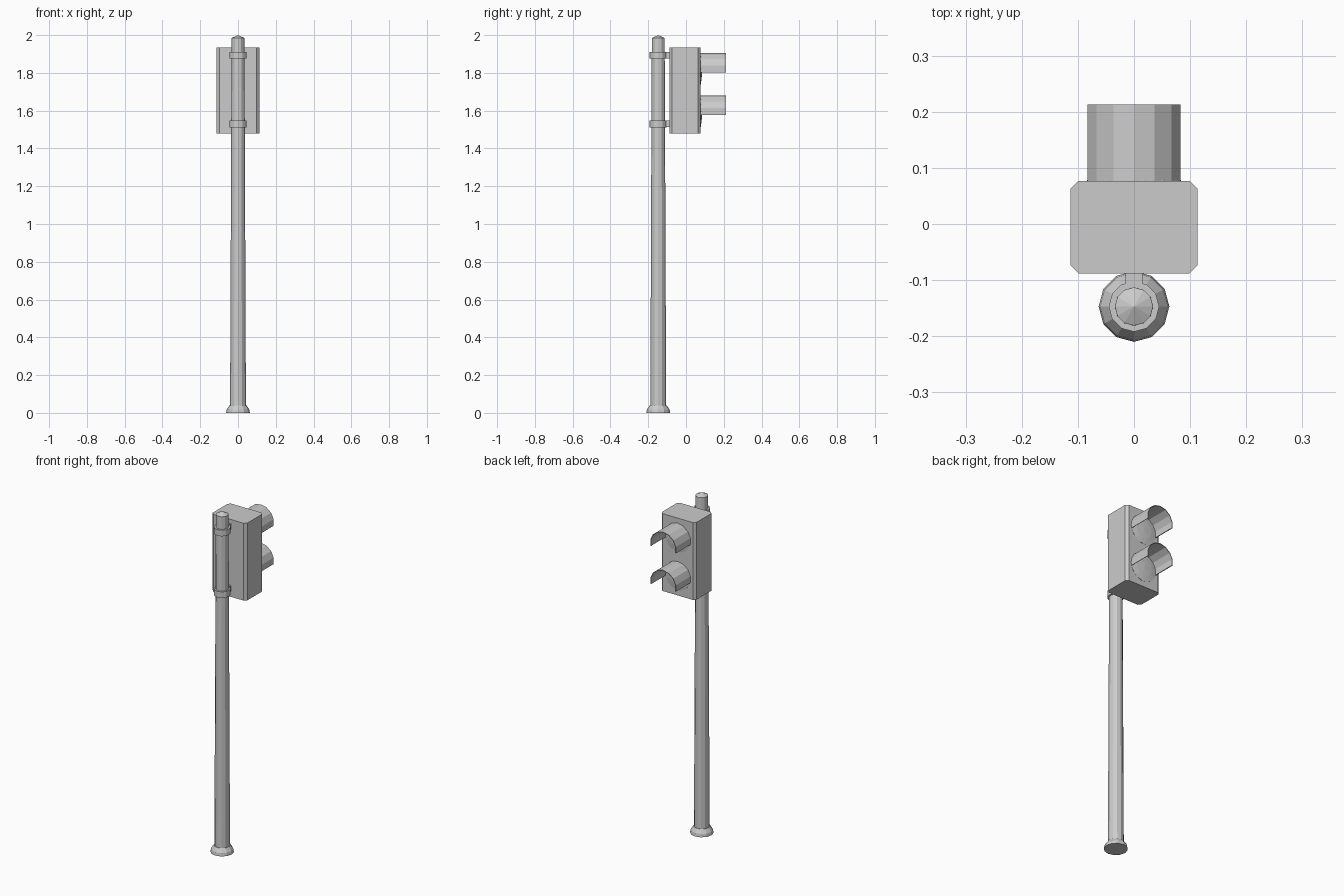
import bpy, bmesh, math
from mathutils import Matrix

cube = bpy.data.objects.get("Cube")
if cube:
    bpy.data.objects.remove(cube, do_unlink=True)

grey = bpy.data.materials.new("plain_grey")
grey.use_nodes = True
COLOUR = (0.6, 0.6, 0.6, 1)
grey.diffuse_color = COLOUR
grey.node_tree.nodes["Principled BSDF"].inputs["Base Color"].default_value = COLOUR

POLE_Y = -0.147
TURN = Matrix.Rotation(-math.pi / 2, 4, "X")  # lathe axis z -> +y


def finish(name, bm, matrix=Matrix()):
    bmesh.ops.recalc_face_normals(bm, faces=bm.faces)
    mesh = bpy.data.meshes.new(name)
    bm.to_mesh(mesh)
    bm.free()
    mesh.transform(matrix)
    mesh.materials.append(grey)
    obj = bpy.data.objects.new(name, mesh)
    bpy.context.collection.objects.link(obj)
    return obj


def lathe(name, profile, sides, matrix):
    """Stack rings of (radius, height), closed with flat ends."""
    bm = bmesh.new()
    rings = []
    for r, z in profile:
        rings.append([bm.verts.new((r * math.cos(a), r * math.sin(a), z))
                      for a in (math.tau * i / sides for i in range(sides))])
    for low, high in zip(rings, rings[1:]):
        for i in range(sides):
            j = (i + 1) % sides
            bm.faces.new((low[i], low[j], high[j], high[i]))
    bm.faces.new(rings[0])
    bm.faces.new(rings[-1])
    bmesh.ops.remove_doubles(bm, verts=bm.verts, dist=1e-5)
    return finish(name, bm, matrix)


def box(name, size, centre, chamfer=0):
    bm = bmesh.new()
    bmesh.ops.create_cube(bm, size=1)
    bmesh.ops.scale(bm, vec=size, verts=bm.verts)
    if chamfer:
        upright = [e for e in bm.edges
                   if abs(e.verts[0].co.z - e.verts[1].co.z) > size[2] / 2]
        bmesh.ops.bevel(bm, geom=upright, offset=chamfer, segments=1, affect="EDGES")
    return finish(name, bm, Matrix.Translation(centre))


def visor(name, z, radius=0.085, inner=0.081, sides=14):
    """Open-bottomed hood: an arc of a thin tube running back along y."""
    bm = bmesh.new()
    rows = []
    for i in range(-4, 5):
        a = math.tau * i / sides
        rows.append([bm.verts.new((r * math.sin(a), y, z + r * math.cos(a)))
                     for r, y in ((radius, 0.07), (radius, 0.213),
                                  (inner, 0.213), (inner, 0.07))])
    for p, q in zip(rows, rows[1:]):
        for k in range(4):
            m = (k + 1) % 4
            bm.faces.new((p[k], p[m], q[m], q[k]))
    bm.faces.new(rows[0])
    bm.faces.new(rows[-1])
    return finish(name, bm)


# Pole with flared foot and pointed cap
at_pole = Matrix.Translation((0, POLE_Y, 0))
lathe("pole_base", [(0.063, 0), (0.06, 0.018), (0.045, 0.04)], 12, at_pole)
lathe("pole", [(0.042, 0.03), (0.034, 1.985), (0.0, 2.0)], 12, at_pole)

# Signal housing
box("signal_housing", (0.226, 0.165, 0.455), (0, -0.0055, 1.7075), 0.014)

# Clamps joining pole and housing
for label, z in (("lower", 1.53), ("upper", 1.893)):
    lathe(label + "_clamp", [(0.045, z - 0.018), (0.045, z + 0.018)], 12, at_pole)
    box(label + "_bracket", (0.03, 0.04, 0.034), (0, -0.1, z))

# Domed lamps under hoods
for label, z in (("lower", 1.595), ("upper", 1.82)):
    lathe(label + "_lens", [(0.084, 0.07), (0.084, 0.078), (0.05, 0.083), (0.0, 0.086)],
          14, Matrix.Translation((0, 0, z)) @ TURN)
    visor(label + "_visor", z)
